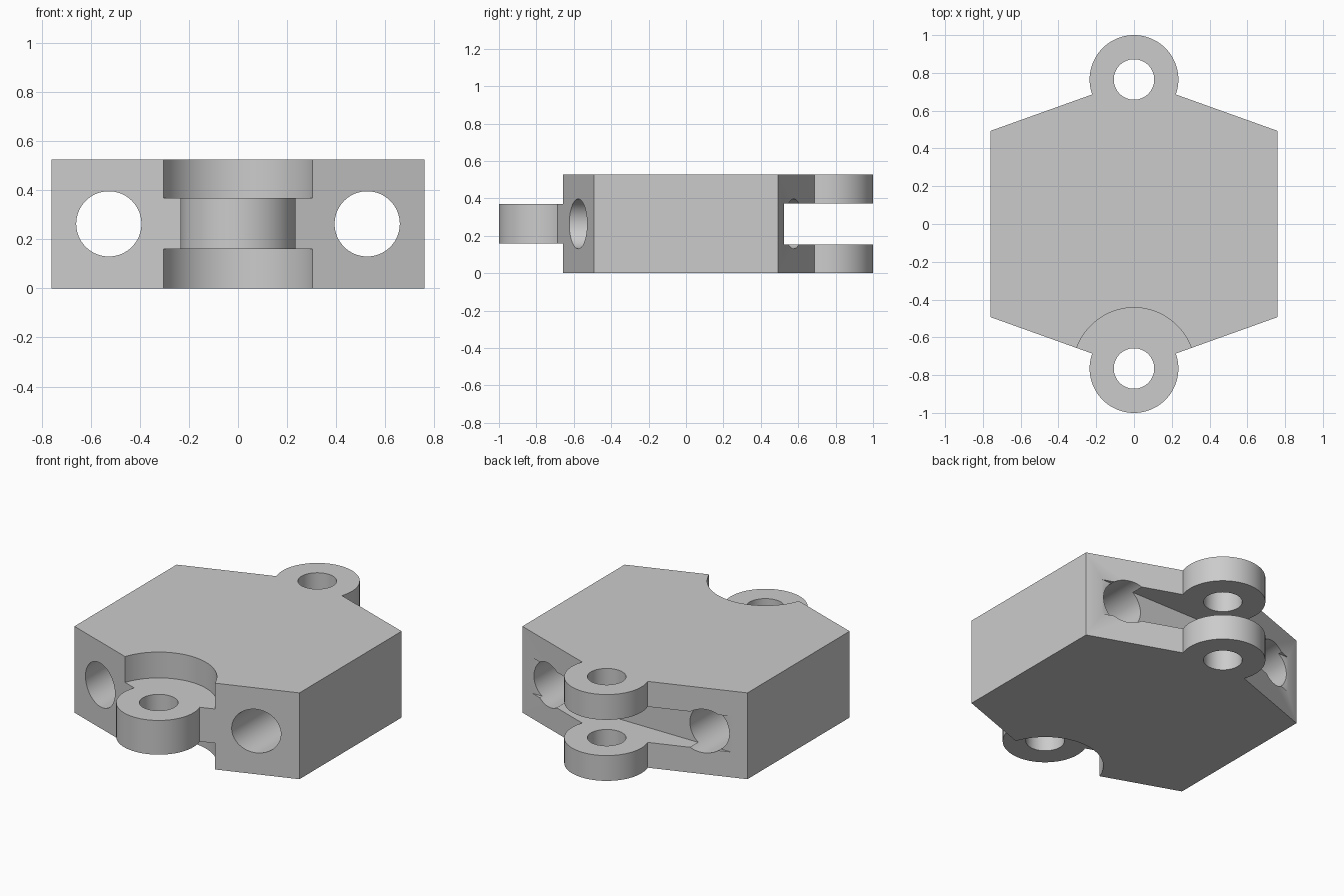
import bpy, bmesh, math
from mathutils import Matrix

if "Cube" in bpy.data.objects:
    bpy.data.objects.remove(bpy.data.objects["Cube"], do_unlink=True)

HEIGHT, MID = 0.527, 0.2635
HALF_W, CORNER_Y = 0.76, 0.493      # side walls of the hexagonal block
PIVOT_Y, LUG_R, PIN_R = 0.765, 0.235, 0.107
RECESS_R, BORE_R, BORE_X = 0.322, 0.133, 0.527

grey = bpy.data.materials.new("plain_grey")
grey.use_nodes = True
grey.diffuse_color = (0.6, 0.6, 0.6, 1)
grey.node_tree.nodes["Principled BSDF"].inputs["Base Color"].default_value = (0.6, 0.6, 0.6, 1)


def make_object(name, bm):
    bmesh.ops.recalc_face_normals(bm, faces=bm.faces)
    mesh = bpy.data.meshes.new(name)
    bm.to_mesh(mesh)
    bm.free()
    mesh.materials.append(grey)
    obj = bpy.data.objects.new(name, mesh)
    bpy.context.collection.objects.link(obj)
    return obj


def cylinder(name, radius, depth, centre, along_y=False):
    bm = bmesh.new()
    turn = Matrix.Rotation(math.pi / 2, 4, "X") if along_y else Matrix()
    bmesh.ops.create_cone(bm, cap_ends=True, segments=96, radius1=radius, radius2=radius,
                          depth=depth, matrix=Matrix.Translation(centre) @ turn)
    return make_object(name, bm)


def box(name, size, centre):
    bm = bmesh.new()
    bmesh.ops.create_cube(bm, size=1, matrix=Matrix.Translation(centre) @ Matrix.Diagonal((*size, 1)))
    return make_object(name, bm)


# Block outline: hexagon whose two points swell into round lugs
start = math.atan2(CORNER_Y - PIVOT_Y, HALF_W)
sweep = math.pi - 2 * start
steps = 72
half = [(HALF_W, CORNER_Y)]
for i in range(steps + 1):
    a = start + sweep * i / steps
    half.append((LUG_R * math.cos(a), PIVOT_Y + LUG_R * math.sin(a)))
half.append((-HALF_W, CORNER_Y))
outline = half + [(-x, -y) for x, y in half]

bm = bmesh.new()
base = bm.faces.new([bm.verts.new((x, y, 0)) for x, y in outline])
top = bmesh.ops.extrude_face_region(bm, geom=[base])
bmesh.ops.translate(bm, vec=(0, 0, HEIGHT),
                    verts=[v for v in top["geom"] if isinstance(v, bmesh.types.BMVert)])
link = make_object("hinge_link_block", bm)

# Clearance above and below the front tongue, and the slot between the rear fork ears
tongue_low, tongue_high = 0.16, 0.369
cutters = [
    cylinder("lower_recess", RECESS_R, 1, (0, -PIVOT_Y, tongue_low - 0.5)),
    cylinder("upper_recess", RECESS_R, 1, (0, -PIVOT_Y, tongue_high + 0.5)),
    box("fork_slot", (2, 1, 0.218), (0, 0.525 + 0.5, MID)),
]
# Pin holes and long bores
for side in (-1, 1):
    cutters.append(cylinder("pin_hole", PIN_R, 2, (0, side * PIVOT_Y, MID)))
    cutters.append(cylinder("long_bore", BORE_R, 3, (side * BORE_X, 0, MID), along_y=True))

bpy.ops.object.select_all(action="DESELECT")
link.select_set(True)
bpy.context.view_layer.objects.active = link
for cutter in cutters:
    mod = link.modifiers.new(cutter.name, "BOOLEAN")
    mod.operation, mod.solver, mod.object = "DIFFERENCE", "EXACT", cutter
    bpy.ops.object.modifier_apply(modifier=mod.name)
    bpy.data.objects.remove(cutter, do_unlink=True)

bpy.ops.object.shade_smooth_by_angle(angle=math.radians(30))
